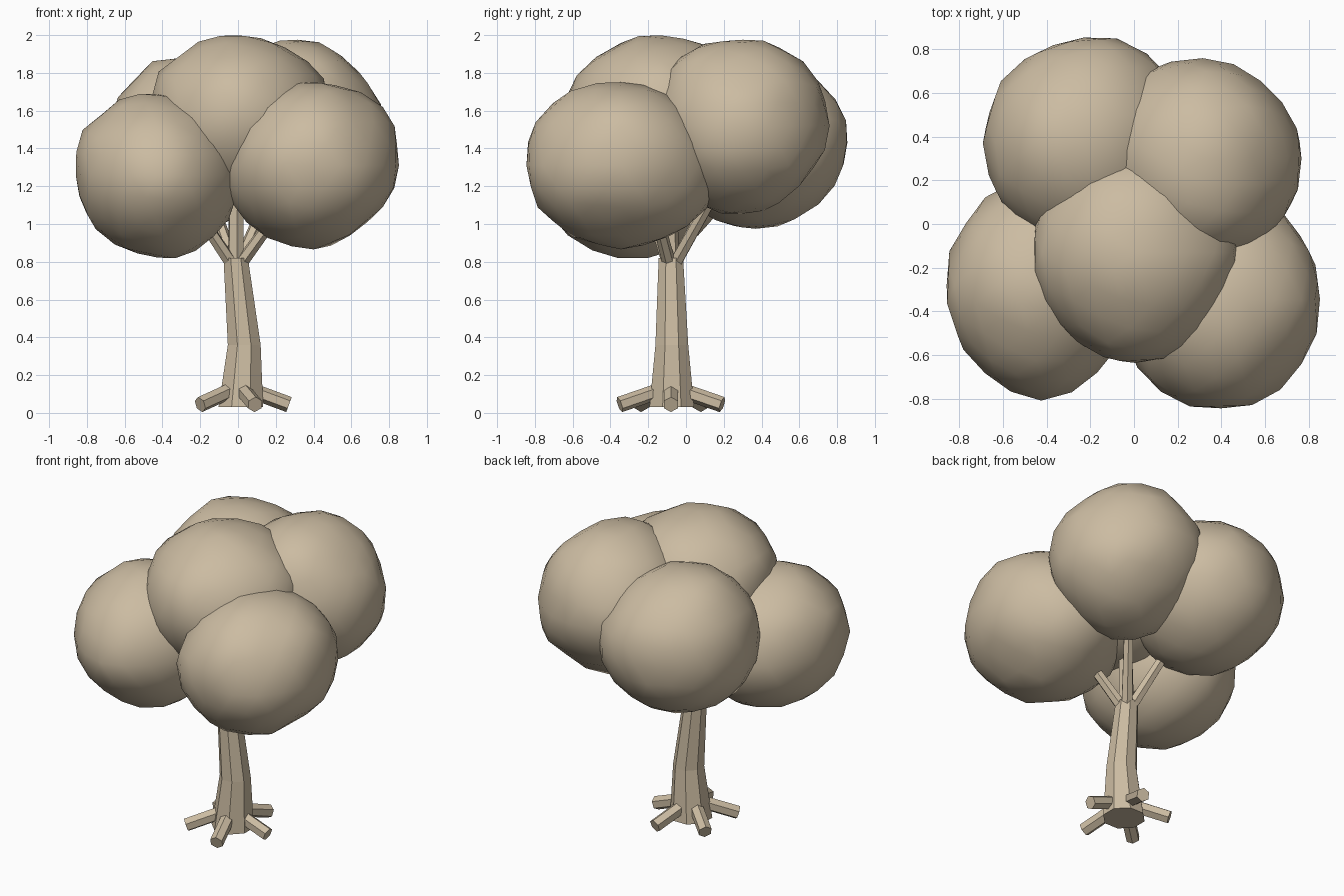
import bpy, bmesh, math, random
from mathutils import Vector

if "Cube" in bpy.data.objects:
    bpy.data.objects.remove(bpy.data.objects["Cube"])

random.seed(4)
tan = bpy.data.materials.new("tan")
tan.diffuse_color = (0.60, 0.50, 0.36, 1)
tan.use_nodes = True
tan.node_tree.nodes["Principled BSDF"].inputs["Base Color"].default_value = tan.diffuse_color


def finish(name, bm, smooth=False):
    bmesh.ops.recalc_face_normals(bm, faces=bm.faces)
    for f in bm.faces:
        f.smooth = smooth
    me = bpy.data.meshes.new(name)
    bm.to_mesh(me)
    bm.free()
    me.materials.append(tan)
    ob = bpy.data.objects.new(name, me)
    bpy.context.collection.objects.link(ob)
    return ob


def limb(name, a, b, r1, r2, sides=6):
    """Straight tapered limb from a to b."""
    a, b = Vector(a), Vector(b)
    bm = bmesh.new()
    bmesh.ops.create_cone(bm, cap_ends=True, segments=sides, radius1=r1,
                          radius2=r2, depth=(b - a).length)
    ob = finish(name, bm)
    ob.rotation_euler = (b - a).to_track_quat('Z', 'Y').to_euler()
    ob.location = (a + b) / 2


def foliage(name, centre, radii, bumps=()):
    """Lumpy leaf ball; each bump is (direction, amount)."""
    bm = bmesh.new()
    bmesh.ops.create_icosphere(bm, subdivisions=3, radius=1)
    for v in bm.verts:
        d = v.co.normalized()
        r = random.uniform(0.985, 1.025)
        for direction, amount in bumps:
            r += amount * max(0, d.dot(Vector(direction).normalized())) ** 10
        v.co = Vector(c + q * r * s for c, q, s in zip(centre, d, radii))
    finish(name, bm, True)


# Trunk: stacked octagon rings (x, y, z, radius)
bm = bmesh.new()
rings = []
for x, y, z, r in [(0.015, -0.075, 0.03, 0.128), (0.033, -0.075, 0.36, 0.094),
                   (-0.012, -0.08, 0.82, 0.07)]:
    rings.append([bm.verts.new((x + r * math.cos((k + 0.5) * math.tau / 8),
                                y + r * math.sin((k + 0.5) * math.tau / 8), z))
                  for k in range(8)])
for lo, hi in zip(rings, rings[1:]):
    for k in range(8):
        j = (k + 1) % 8
        bm.faces.new((lo[k], lo[j], hi[j], hi[k]))
bm.faces.new(rings[0][::-1])
bm.faces.new(rings[-1])
finish("trunk", bm)

# Five roots around the base
for k in range(5):
    c, s = math.cos(k * math.tau / 5), math.sin(k * math.tau / 5)
    limb(f"root_{k + 1}", (0.01 + 0.06 * c, -0.08 + 0.06 * s, 0.118),
         (0.01 + 0.26 * c, -0.08 + 0.285 * s, 0.044), 0.042, 0.042)

# Branches fanning into the leaves
for k, (x, y, z, r) in enumerate([(-0.24, -0.19, 1.10, 0.036),
                                  (0.24, -0.17, 1.10, 0.036),
                                  (-0.14, 0.12, 1.12, 0.036),
                                  (0.16, 0.14, 1.14, 0.036),
                                  (-0.01, -0.09, 1.25, 0.046)]):
    base = (-0.01 + 0.1 * x, -0.08 + 0.1 * (y + 0.08), 0.79)
    limb(f"branch_{k + 1}", base, (x, y, z), r, r * 0.85)

# Leaf balls
foliage("foliage_front_left", (-0.425, -0.28, 1.255), (0.43, 0.49, 0.425),
        [((-1, 0, 0.6), 0.06), ((-0.4, 0, 1), 0.04), ((0.4, 0, -1), 0.05),
         ((1, 0, 0), 0.04), ((0, -1, 0), 0.07)])
foliage("foliage_front_right", (0.40, -0.345, 1.31), (0.45, 0.50, 0.435),
        [((1, 0, -1), -0.08), ((-1, 0, -0.5), 0.07), ((1, 0, 0.8), 0.07),
         ((0, -0.7, 0.9), 0.05), ((0, 1, -0.5), 0.05), ((-0.7, -0.7, 0), 0.05)])
foliage("foliage_back_left", (-0.23, 0.37, 1.43), (0.46, 0.475, 0.445),
        [((-0.5, 0, 1), 0.06), ((0.7, 0.8, 0), 0.06), ((0.3, 1, 0.2), 0.04),
         ((0, -0.5, -0.9), 0.04)])
foliage("foliage_back_right", (0.315, 0.30, 1.52), (0.46, 0.455, 0.46),
        [((1, 0, 0.9), -0.06), ((1, 1, 0.5), -0.04), ((0, -0.8, 0.8), 0.09),
         ((0, 0.7, -0.7), -0.06), ((-0.6, 0.8, 0), 0.05),
         ((-0.3, -0.3, -1), 0.04)])
foliage("foliage_top", (0.005, -0.13, 1.555), (0.465, 0.495, 0.445),
        [((-1, 0, 0.5), 0.06), ((1, 0, 0.4), 0.06), ((0, -1, 0.4), 0.05)])
